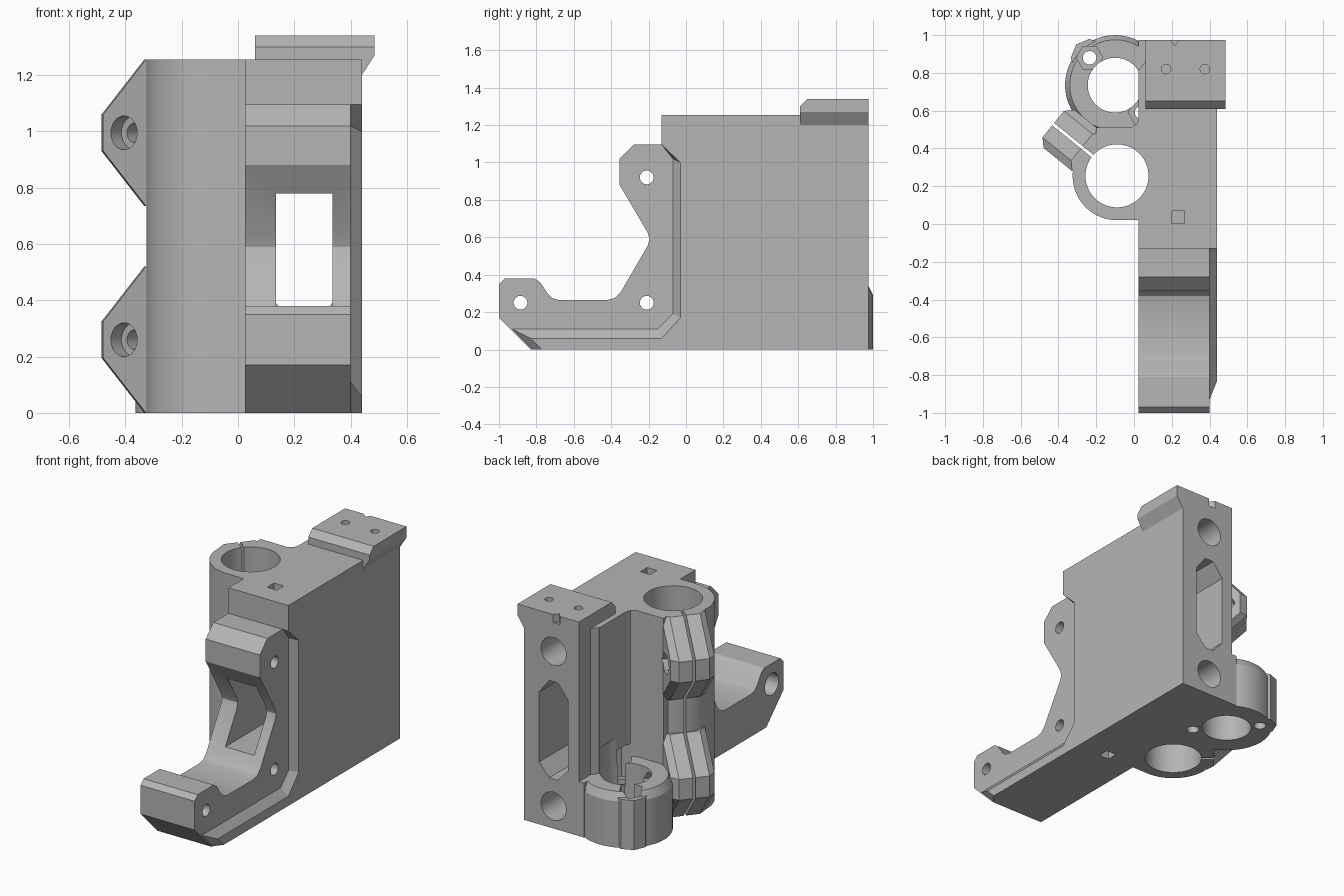
import bpy, bmesh
from math import sin, cos, pi, radians
from mathutils import Matrix

if "Cube" in bpy.data.objects:
    bpy.data.objects.remove(bpy.data.objects["Cube"])

grey = bpy.data.materials.new("plain_grey")
grey.use_nodes = True
colour = (0.46, 0.46, 0.46, 1)
grey.diffuse_color = colour
grey.node_tree.nodes["Principled BSDF"].inputs["Base Color"].default_value = colour

PLACE = {"x": lambda p, a, b: (p, a, b),
         "y": lambda p, a, b: (a, p, b),
         "z": lambda p, a, b: (a, b, p)}


def loft(name, axis, sections, matrix=None):
    """Skin a list of (position, outline) sections along an axis."""
    bm = bmesh.new()
    rings = [[bm.verts.new(PLACE[axis](p, a, b)) for a, b in pts] for p, pts in sections]
    n = len(rings[0])
    for low, high in zip(rings, rings[1:]):
        for i in range(n):
            j = (i + 1) % n
            bm.faces.new((low[i], low[j], high[j], high[i]))
    bm.faces.new(rings[0])
    bm.faces.new(rings[-1])
    bmesh.ops.recalc_face_normals(bm, faces=bm.faces)
    mesh = bpy.data.meshes.new(name)
    bm.to_mesh(mesh)
    bm.free()
    if matrix:
        mesh.transform(matrix)
    mesh.materials.append(grey)
    ob = bpy.data.objects.new(name, mesh)
    bpy.context.collection.objects.link(ob)
    return ob


def prism(name, axis, start, end, pts, matrix=None):
    return loft(name, axis, [(start, pts), (end, pts)], matrix)


def circle(a, b, r, n=48):
    return [(a + r * cos(2 * pi * i / n), b + r * sin(2 * pi * i / n)) for i in range(n)]


def rect(a0, a1, b0, b1):
    return [(a0, b0), (a1, b0), (a1, b1), (a0, b1)]


def combine(target, tool, operation):
    """Apply a boolean and discard the tool."""
    mod = target.modifiers.new("combine", "BOOLEAN")
    mod.operation, mod.solver, mod.object = operation, "EXACT", tool
    graph = bpy.context.evaluated_depsgraph_get()
    mesh = bpy.data.meshes.new_from_object(target.evaluated_get(graph))
    target.modifiers.clear()
    target.data = mesh
    bpy.data.objects.remove(tool)


# Main block with hooked front arm, as one side profile
profile = [(-0.83, 0), (-1, 0.17), (-1, 0.35), (-0.97, 0.38), (-0.81, 0.38),
           (-0.78, 0.36), (-0.74, 0.3), (-0.715, 0.275), (-0.68, 0.265),
           (-0.42, 0.265), (-0.38, 0.275), (-0.35, 0.305), (-0.205, 0.555),
           (-0.195, 0.59), (-0.205, 0.625), (-0.355, 0.88), (-0.355, 1.02),
           (-0.28, 1.095), (-0.13, 1.095), (-0.13, 1.255), (0.975, 1.255), (0.975, 0)]
frame = prism("carriage_frame", "x", 0.025, 0.4, profile)

# Side plate with a sloping front border
inner = [(-0.82, 0), (-0.93, 0.11), (-0.15, 0.11), (-0.07, 0.19), (-0.07, 1.02),
         (-0.13, 1.095), (-0.13, 1.255), (0.975, 1.255), (0.975, 0)]
outer = [(-0.77, 0), (-0.83, 0.06), (-0.13, 0.06), (-0.03, 0.17), (-0.03, 1.0),
         (-0.13, 1.095), (-0.13, 1.255), (0.975, 1.255), (0.975, 0)]
parts = [loft("side_plate", "x", [(0.4, inner), (0.44, outer)])]

# Bearing column and its web to the block
CX, CY = -0.09, 0.255
parts.append(prism("bearing_column", "z", 0, 1.255, circle(CX, CY, 0.235, 64)))
web = [(CX, 0.02), (0.1, 0.02), (0.1, 0.57), (0.03, 0.57), (0.015, 0.53),
       (-0.02, 0.51), (-0.2, 0.51), (-0.2, 0.3)]
parts.append(prism("column_web", "z", 0, 1.255, web))

# Split clamp ears, in a frame turned to face outward from the column
turn = Matrix.Translation((CX, CY, 0)) @ Matrix.Rotation(radians(141), 4, "Z")
EAR_HEIGHTS = (0.26, 0.995)
for c in EAR_HEIGHTS:
    def ear(tip, root):
        return [(0.18, c - 0.26), (root, c - 0.26), (tip, c - 0.065),
                (tip, c + 0.065), (root, c + 0.26), (0.18, c + 0.26)]
    small, full = ear(0.395, 0.2), ear(0.435, 0.24)
    parts.append(loft("clamp_ear", "y", [(-0.13, small), (-0.09, full),
                                         (0.09, full), (0.13, small)], turn))

# Screw nut flange at the foot, with a boss
NX, NY = -0.1, 0.735
parts.append(loft("nut_flange", "z", [(0, circle(NX, NY, 0.265, 64)),
                                      (0.29, circle(NX, NY, 0.265, 64)),
                                      (0.34, circle(NX, NY, 0.24, 64))]))
parts.append(prism("flange_web", "z", 0, 0.3, rect(-0.2, 0.06, 0.4, 0.7)))
parts.append(prism("flange_side", "z", 0, 0.3, rect(NX, 0.1, 0.6, 0.97)))
parts.append(prism("flange_boss", "z", 0, 0.31, circle(-0.235, 0.88, 0.1, 8)))

# Top clip block
def clip(top):
    return [(0.06, 1.2), (0.44, 1.2), (0.485, 1.27), (0.485, top), (0.06, top)]
parts.append(loft("top_clip", "y", [(0.61, clip(1.3)), (0.65, clip(1.34)), (0.975, clip(1.34))]))

for part in parts:
    combine(frame, part, "UNION")

# Bearing bore, clamp gap and nut bore
cuts = [prism("bearing_bore", "z", -0.1, 1.4, circle(CX, CY, 0.167, 64)),
        prism("clamp_gap", "z", -0.1, 1.4, rect(0.1, 0.46, -0.008, 0.008), turn),
        prism("nut_bore", "z", -0.1, 0.5, circle(NX, NY, 0.145, 64)),
        prism("wall_relief", "z", 0.34, 1.255, [(0, 0.82), (0.03, 0.82), (0.06, 0.86),
                                                (0.06, 1.1), (0, 1.1)])]

# Clamp bolts with round head recess and hexagonal nut recess
for c in EAR_HEIGHTS:
    cuts += [prism("bolt_hole", "y", -0.3, 0.3, circle(0.3, c, 0.035, 24), turn),
             prism("bolt_recess", "y", 0.07, 0.3, circle(0.3, c, 0.06, 32), turn),
             prism("nut_recess", "y", -0.3, -0.08, circle(0.3, c, 0.065, 6), turn)]

# Flange screws
for x, y in ((-0.235, 0.88), (0.04, 0.59)):
    cuts += [prism("flange_screw", "z", -0.1, 0.4, circle(x, y, 0.036, 24)),
             prism("flange_nut", "z", 0.2, 0.42, circle(x, y, 0.07, 6))]

# Rod sockets in the back
for z in (0.14, 1.11):
    cuts.append(prism("rod_socket", "y", 0.1, 1.1, circle(0.235, z, 0.087)))

# Belt slot through the block, and its front window
slot = [(0.135, 0.39), (0.205, 0.31), (0.265, 0.31), (0.335, 0.39),
        (0.335, 0.83), (0.265, 0.92), (0.205, 0.92), (0.135, 0.83)]
cuts.append(prism("belt_slot", "y", 0.1, 1.1, slot))
cuts.append(prism("front_window", "y", -0.6, 0.2, rect(0.135, 0.335, 0.36, 0.78)))

# Arm mounting holes with recessed heads
for y, z in ((-0.885, 0.25), (-0.21, 0.25), (-0.21, 0.92)):
    cuts.append(prism("arm_hole", "x", -0.1, 0.5, circle(y, z, 0.037, 24)))
    cuts.append(prism("arm_recess", "x", -0.1, 0.12, circle(y, z, 0.068, 32)))

# Small square sockets, clip screws and clip notch
for low, high in ((-0.1, 0.1), (1.17, 1.4)):
    cuts.append(prism("square_socket", "z", low, high, rect(0.2, 0.268, 0.002, 0.07)))
for x in (0.17, 0.375):
    cuts.append(prism("clip_screw", "z", 1.25, 1.4, circle(x, 0.82, 0.025, 24)))
cuts.append(prism("clip_notch", "z", 1.29, 1.4, [(0.18, 0.99), (0.25, 0.99), (0.215, 0.945)]))

for cut in cuts:
    combine(frame, cut, "DIFFERENCE")

# Smooth the round walls and keep the edges sharp
bpy.ops.object.select_all(action="DESELECT")
frame.select_set(True)
bpy.context.view_layer.objects.active = frame
bpy.ops.object.shade_smooth_by_angle(angle=radians(25))
